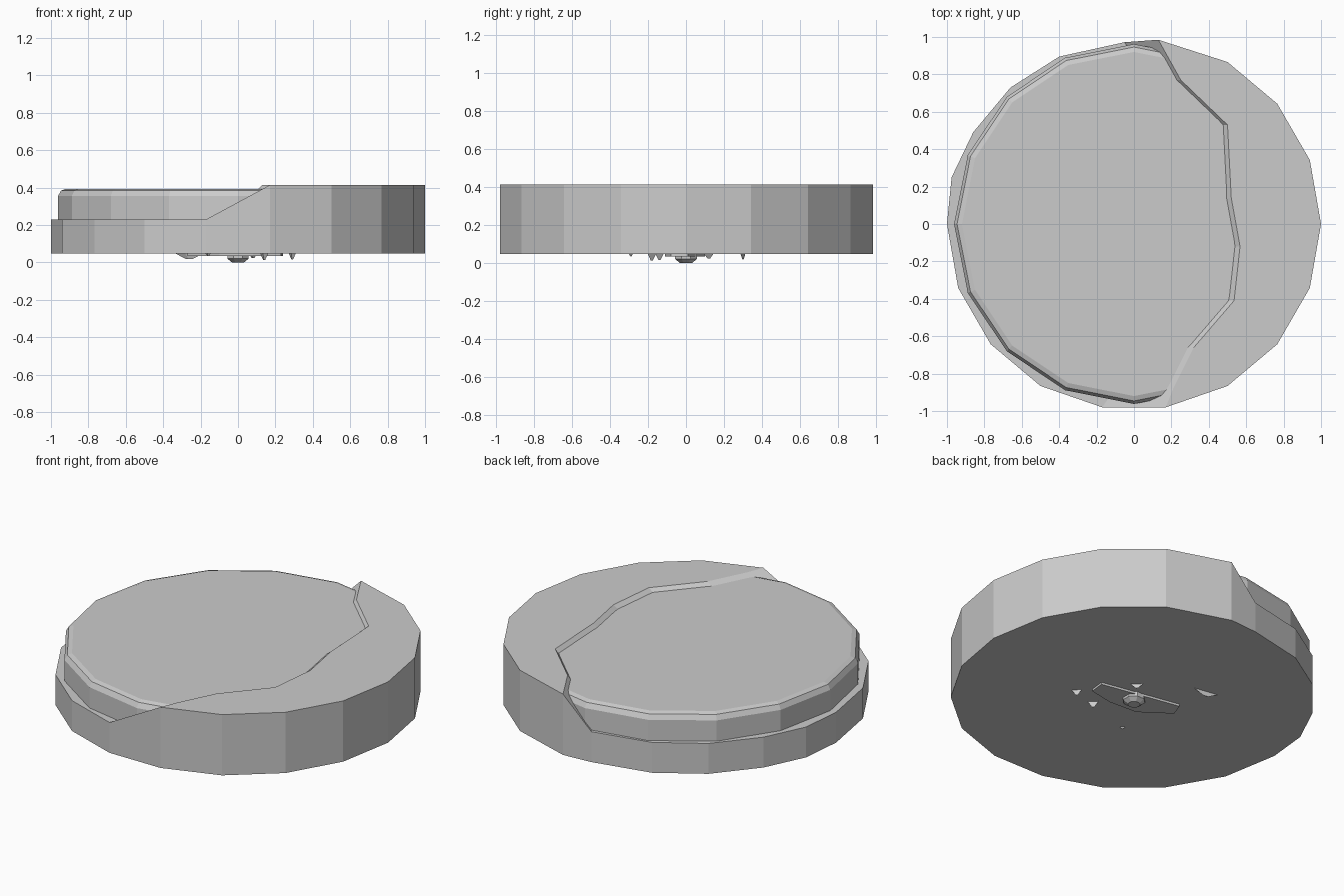
import bpy, bmesh
from math import cos, sin, pi

if "Cube" in bpy.data.objects:
    bpy.data.objects.remove(bpy.data.objects["Cube"])


def make_loft(name, rings, cap_start=True, cap_end=True):
    """Closed solid from rings of (x, y, z) points that share a count."""
    bm = bmesh.new()
    loops = [[bm.verts.new(p) for p in ring] for ring in rings]
    n = len(rings[0])
    for low, high in zip(loops, loops[1:]):
        for i in range(n):
            j = (i + 1) % n
            bm.faces.new((low[i], low[j], high[j], high[i]))
    if cap_start:
        bm.faces.new(loops[0][::-1])
    if cap_end:
        bm.faces.new(loops[-1])
    bmesh.ops.remove_doubles(bm, verts=bm.verts, dist=0.0005)
    bmesh.ops.recalc_face_normals(bm, faces=bm.faces)
    mesh = bpy.data.meshes.new(name)
    bm.to_mesh(mesh)
    bm.free()
    ob = bpy.data.objects.new(name, mesh)
    bpy.context.collection.objects.link(ob)
    return ob


def at_z(points, z):
    return [(x, y, z) for x, y in points]


def circle(r, n, turn=0.0):
    return [(r * cos(turn + 2 * pi * i / n), r * sin(turn + 2 * pi * i / n)) for i in range(n)]


BASE, STEP, TOP = 0.047, 0.23, 0.413

# Outer outline: right side front to back, then the slightly uneven left side
right = [(0.17, -0.98), (0.5, -0.866), (0.766, -0.643), (0.94, -0.342), (1, 0),
         (0.94, 0.342), (0.766, 0.643), (0.5, 0.866), (0.13, 0.985)]
left = [(-0.05, 0.972), (-0.4, 0.895), (-0.66, 0.73), (-0.86, 0.49), (-0.975, 0.25),
        (-1, 0), (-0.94, -0.342), (-0.766, -0.643), (-0.5, -0.866), (-0.17, -0.98)]
make_loft("base_slab", [at_z(right + left, BASE), at_z(right + left, STEP)])

# Raised rim on the right with a wavy, sloping inner edge
inner = [(0.25, 0.77), (0.5, 0.53), (0.52, 0.14), (0.567, -0.12), (0.535, -0.41), (0.32, -0.66), (0.21, -0.88)]
foot = [(x - 0.19 - 0.02 * i, y) for i, (x, y) in enumerate(inner)]
rim_low = right + [left[0]] + foot + [left[-1]]
rim_high = right + [right[-1]] + inner + [right[0]]
make_loft("raised_rim", [at_z(rim_low, STEP), at_z(rim_high, TOP)], cap_start=False)

# Sixteen-sided inner disc with a softened upper edge
disc_profile = [(0.962, STEP - 0.01), (0.962, 0.355), (0.946, 0.384), (0.92, 0.393)]
make_loft("inner_disc", [at_z(circle(r, 16), z) for r, z in disc_profile])

# Small centre knob and thin plate poking out of the underside
make_loft("underside_knob", [at_z(circle(r, 8, pi / 8), z) for r, z in ((0.035, 0), (0.062, 0.02), (0.062, 0.055))])
plate = [(-0.27, 0.02), (-0.1, -0.1), (0.08, -0.11), (0.23, -0.08), (0.24, 0.01), (-0.24, 0.1)]
make_loft("underside_plate", [at_z(plate, 0.034), at_z(plate, 0.055)])

# Scattered slivers: centre, half length, half width and tip height
slivers = [(-0.26, 0.3, 0.09, 0.015, 0.018), (0.29, -0.14, 0.022, 0.025, 0.015),
           (0.14, -0.18, 0.025, 0.025, 0.012), (-0.16, -0.29, 0.02, 0.015, 0.035),
           (0.08, 0.12, 0.03, 0.03, 0.022)]
for x, y, a, b, tip in slivers:
    foot_pts = [(x - a, y + b), (x - a * 0.3, y - b), (x + a, y - b)]
    tip_pts = [(x + (px - x) * 0.2, y + (py - y) * 0.2) for px, py in foot_pts]
    make_loft("underside_sliver", [at_z(tip_pts, tip), at_z(foot_pts, 0.055)])
